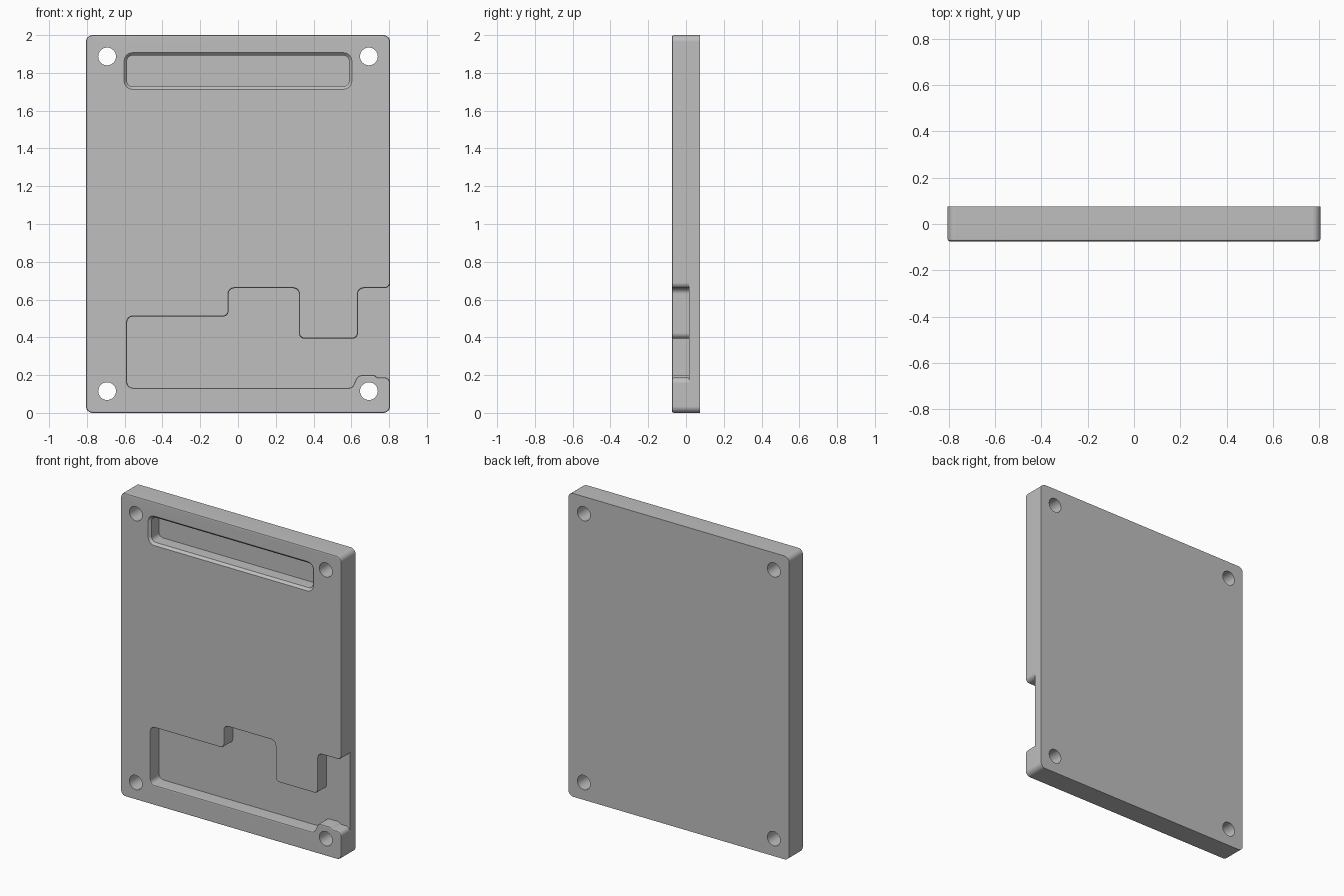
import bpy, bmesh, math
from mathutils import Vector

if "Cube" in bpy.data.objects:
    bpy.data.objects.remove(bpy.data.objects["Cube"], do_unlink=True)

FRONT, FLOOR, BACK = -0.075, 0.017, 0.075
CHAMFER = 0.015

grey = bpy.data.materials.new("plain grey")
grey.use_nodes = True
colour = (0.52, 0.52, 0.52, 1)
grey.diffuse_color = colour
grey.node_tree.nodes["Principled BSDF"].inputs["Base Color"].default_value = colour


def rounded(corners, steps=6):
    """Outline in x, z with each corner (x, z, radius) turned into an arc."""
    out = []
    for i, (x, z, r) in enumerate(corners):
        p = Vector((x, z))
        a = (Vector(corners[i - 1][:2]) - p).normalized()
        b = (Vector(corners[(i + 1) % len(corners)][:2]) - p).normalized()
        half = a.angle(b) / 2
        centre = p + (a + b).normalized() * (r / math.sin(half))
        start = p + a * (r / math.tan(half)) - centre
        end = p + b * (r / math.tan(half)) - centre
        sweep = start.angle_signed(end)
        for k in range(steps + 1):
            t = -sweep * k / steps
            c, s = math.cos(t), math.sin(t)
            out.append((centre.x + start.x * c - start.y * s,
                        centre.y + start.x * s + start.y * c))
    return out


def box_outline(x, low, high, r):
    return rounded([(-x, low, r), (x, low, r), (x, high, r), (-x, high, r)])


def loft(name, rings, bevel=0):
    """Solid through (y, outline) rings; bevel rounds the front rim."""
    bm = bmesh.new()
    loops = [[bm.verts.new((x, y, z)) for x, z in pts] for y, pts in rings]
    for lo, hi in zip(loops, loops[1:]):
        for i in range(len(lo)):
            bm.faces.new((lo[i - 1], lo[i], hi[i], hi[i - 1]))
    bm.faces.new(loops[0])
    bm.faces.new(loops[-1])
    bmesh.ops.recalc_face_normals(bm, faces=bm.faces)
    if bevel:
        rim = [e for e in bm.edges if all(abs(v.co.y - FRONT) < 1e-5 for v in e.verts)]
        bmesh.ops.bevel(bm, geom=rim, offset=bevel, segments=2, profile=0.5,
                        affect='EDGES', clamp_overlap=True)
    mesh = bpy.data.meshes.new(name)
    bm.to_mesh(mesh)
    bm.free()
    mesh.materials.append(grey)
    ob = bpy.data.objects.new(name, mesh)
    bpy.context.collection.objects.link(ob)
    return ob


def combine(target, tool, operation):
    mod = target.modifiers.new(operation, 'BOOLEAN')
    mod.operation, mod.object, mod.solver = operation, tool, 'EXACT'
    bpy.context.view_layer.objects.active = target
    bpy.ops.object.modifier_apply(modifier=mod.name)
    bpy.data.objects.remove(tool, do_unlink=True)


# Full back plate
plate = loft("cover_plate", [(FLOOR, box_outline(0.805, 0, 2, 0.035)),
                             (BACK, box_outline(0.805, 0, 2, 0.035))])

# Raised front layer, its outline stepping around the side-opening pocket
R = 0.03
layer_outline = rounded([
    (-0.805, 0, 0.035), (0.805, 0, 0.035),
    (0.805, 0.187, R), (0.74, 0.187, 0.01), (0.722, 0.2, 0.012),
    (0.635, 0.2, 0.035), (0.605, 0.133, 0.025),       # screw boss
    (-0.587, 0.133, R), (-0.587, 0.51, R), (-0.05, 0.51, R), (-0.05, 0.66, R),
    (0.323, 0.66, R), (0.323, 0.393, R), (0.635, 0.393, R), (0.635, 0.66, R),
    (0.805, 0.66, R), (0.805, 2, 0.035), (-0.805, 2, 0.035)])
layer = loft("front_layer", [(FRONT, layer_outline), (FLOOR, layer_outline)], CHAMFER)
combine(plate, layer, 'UNION')

# Long slot near the top with a flared rim
inner = box_outline(0.588, 1.728, 1.892, 0.03)
outer = box_outline(0.603, 1.713, 1.907, 0.045)
slot = loft("slot_cutter", [(FRONT - 0.05, outer), (FRONT, outer),
                            (FRONT + CHAMFER, inner), (FLOOR, inner)])
combine(plate, slot, 'DIFFERENCE')

# Four screw holes
for x in (-0.693, 0.693):
    for z in (0.115, 1.887):
        ring = [(x + 0.047 * math.cos(math.tau * k / 32),
                 z + 0.047 * math.sin(math.tau * k / 32)) for k in range(32)]
        hole = loft("hole_cutter", [(FRONT - 0.1, ring), (BACK + 0.1, ring)])
        combine(plate, hole, 'DIFFERENCE')

# Smooth rounded edges, flat broad faces
bpy.ops.object.select_all(action='DESELECT')
plate.select_set(True)
bpy.context.view_layer.objects.active = plate
bpy.ops.object.shade_smooth_by_angle(angle=math.radians(30))
weighted = plate.modifiers.new("flat faces", 'WEIGHTED_NORMAL')
weighted.keep_sharp = True
